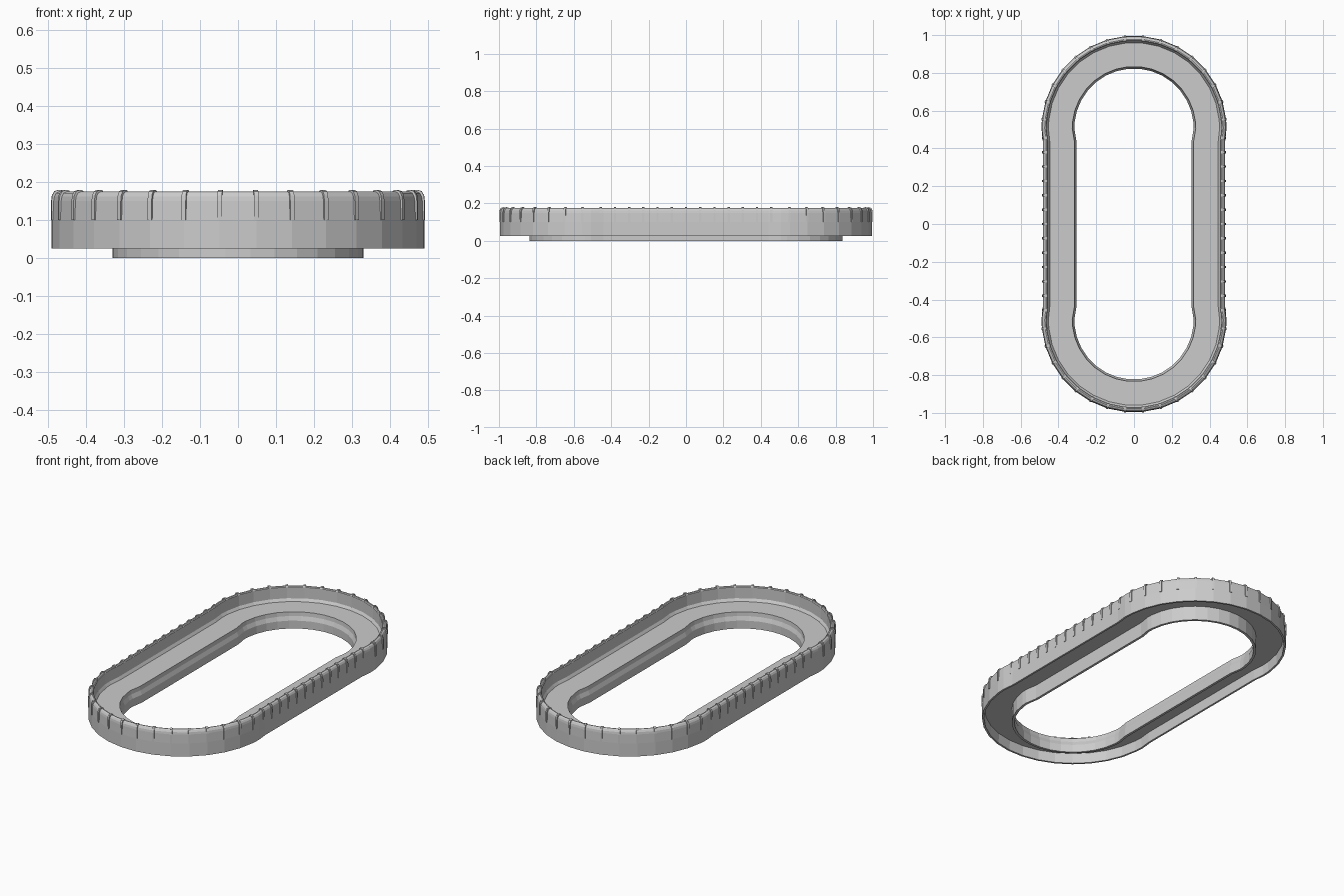
import bpy, bmesh, math
from mathutils import Vector

if "Cube" in bpy.data.objects:
    bpy.data.objects.remove(bpy.data.objects["Cube"])

CY = 0.507       # distance of the end-arc centres from the middle
SEG = 16         # facets per end arc


def stations():
    """Stadium path as (y centre, unit normal, is straight side)."""
    out = []
    for end in (0, 1):
        cy = CY if end == 0 else -CY
        angles = [0] + [(i + 0.5) * math.pi / SEG for i in range(SEG)] + [math.pi]
        side = 1 if end == 0 else -1
        out.append((0.44 * side, Vector((side, 0, 0)), True))
        for a in angles:
            b = a + math.pi * end
            out.append((cy, Vector((math.cos(b), math.sin(b), 0)), False))
        out.append((0.44 * side, Vector((-side, 0, 0)), True))
    return out


def place(station, r, z):
    """Straight sides are pinched in a little, more so at the hole."""
    cy, n, straight = station
    inset = (0.007 if r > 0.4 else 0.011) if straight else 0
    return Vector((0, cy, z)) + n * (r - inset)


def finish(name, bm):
    bmesh.ops.recalc_face_normals(bm, faces=bm.faces)
    mesh = bpy.data.meshes.new(name)
    bm.to_mesh(mesh)
    bm.free()
    ob = bpy.data.objects.new(name, mesh)
    bpy.context.collection.objects.link(ob)
    return ob


# tray ring: outer wall, recessed floor, stepped inner collar
profile = [(0.490, 0.025), (0.490, 0.100), (0.488, 0.150), (0.486, 0.162),
           (0.481, 0.171), (0.473, 0.175), (0.467, 0.174), (0.463, 0.170),
           (0.463, 0.106), (0.453, 0.091), (0.327, 0.091), (0.325, 0.068),
           (0.316, 0.045), (0.316, 0.0), (0.330, 0.0), (0.330, 0.083),
           (0.476, 0.083), (0.479, 0.025)]
path = stations()
bm = bmesh.new()
rings = [[bm.verts.new(place(s, r, z)) for r, z in profile] for s in path]
for i, ring in enumerate(rings):
    nxt = rings[(i + 1) % len(rings)]
    for j in range(len(profile)):
        k = (j + 1) % len(profile)
        bm.faces.new((ring[j], nxt[j], nxt[k], ring[k]))
finish("tray_ring", bm)

# grip ribs wrapping over the rim
rib_outer = [(0.493, 0.100), (0.493, 0.150), (0.491, 0.165), (0.485, 0.176),
             (0.473, 0.180), (0.465, 0.178), (0.461, 0.170)]
rib_inner = [(0.482, 0.100), (0.482, 0.150), (0.481, 0.160), (0.478, 0.168),
             (0.473, 0.171), (0.469, 0.171), (0.467, 0.168)]
rib_spots = [s for s in path if not s[2] and abs(s[1].y) > 0.01]
for i in range(13):
    for side in (1, -1):
        rib_spots.append((-0.456 + 0.076 * i, Vector((side, 0, 0)), True))

bm = bmesh.new()
for s in rib_spots:
    t = Vector((-s[1].y, s[1].x, 0)) * 0.006
    sides = []
    for d in (-1, 1):
        sides.append([[bm.verts.new(place(s, r, z) + t * d) for r, z in line]
                      for line in (rib_outer, rib_inner)])
    (ao, ai), (bo, bi) = sides
    for j in range(len(rib_outer) - 1):
        bm.faces.new((ao[j], ao[j + 1], bo[j + 1], bo[j]))
        bm.faces.new((ai[j], ai[j + 1], bi[j + 1], bi[j]))
        bm.faces.new((ao[j], ao[j + 1], ai[j + 1], ai[j]))
        bm.faces.new((bo[j], bo[j + 1], bi[j + 1], bi[j]))
    for j in (0, -1):
        bm.faces.new((ao[j], bo[j], bi[j], ai[j]))
finish("rim_ribs", bm)
